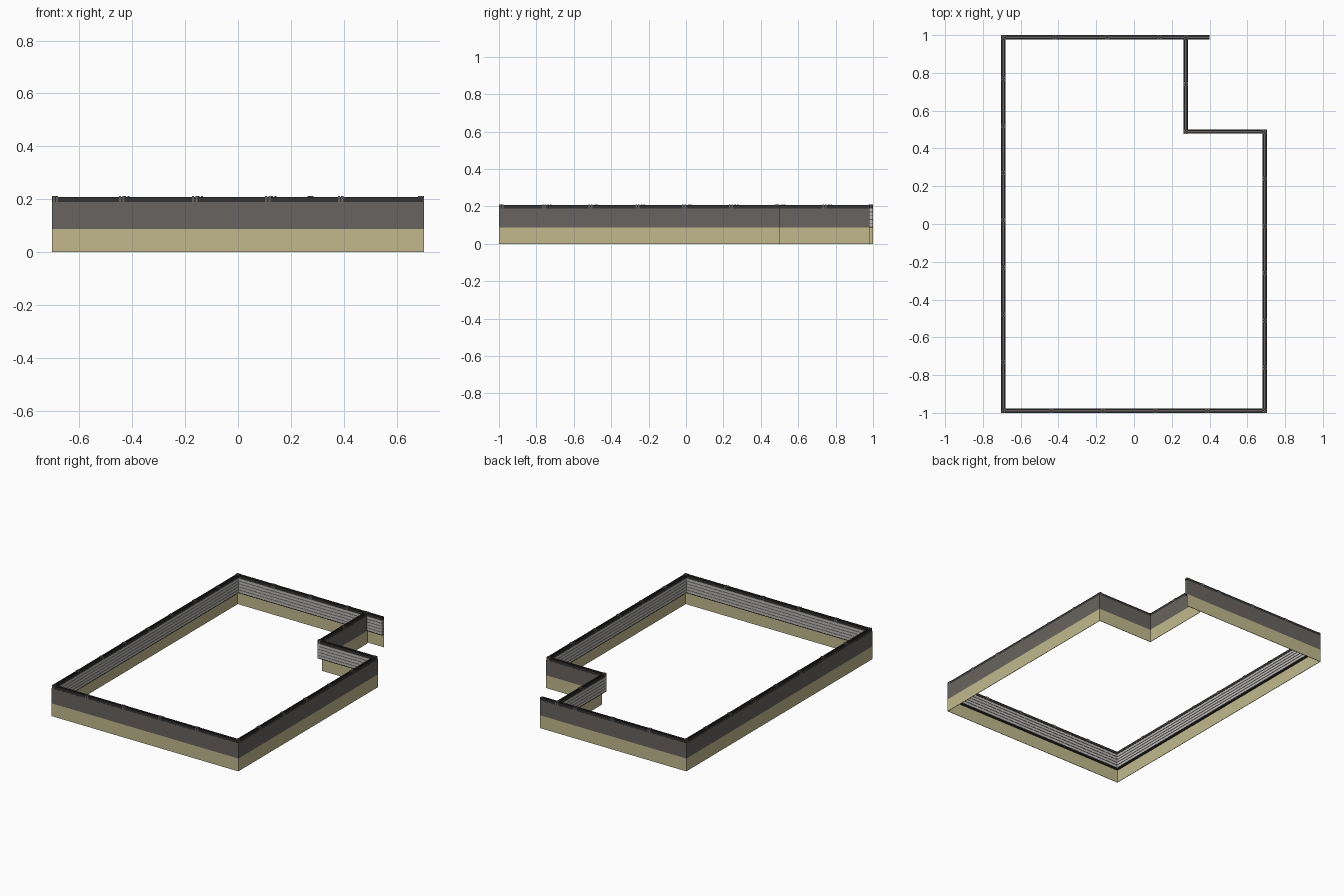
import bpy, bmesh
from mathutils import Vector

if "Cube" in bpy.data.objects:
    bpy.data.objects.remove(bpy.data.objects["Cube"])

def mat(name, c):
    m = bpy.data.materials.new(name)
    m.diffuse_color = (*c, 1)
    m.use_nodes = True
    m.node_tree.nodes["Principled BSDF"].inputs["Base Color"].default_value = m.diffuse_color
    return m

TAN = mat("tan", (0.54, 0.485, 0.27))
GRAY = mat("warm gray", (0.138, 0.127, 0.115))
LIGHT = mat("light gray", (0.52, 0.51, 0.49))
DARK = mat("charcoal", (0.035, 0.034, 0.033))

Z0, Z1, TOP = 0.087, 0.19, 0.208   # skirt top, panel top, rail top
DEPTH, SKIN = 0.022, 0.003         # wall depth, outer panel thickness


def wall(name, p, q, e0, e1, clips):
    """Wall from p to q, outside on the right; e0/e1 lengthen the inner parts."""
    p, q = Vector(p), Vector(q)
    length = (q - p).length
    u = (q - p) / length
    n = Vector((u.y, -u.x))

    def boxes(part, material, items):
        bm = bmesh.new()
        for s0, s1, d0, d1, z0, z1 in items:
            rings = []
            for z in (z0, z1):
                ring = []
                for s, d in ((s0, d0), (s0, d1), (s1, d1), (s1, d0)):
                    w = p + u * s - n * d
                    ring.append(bm.verts.new((w.x, w.y, z)))
                rings.append(ring)
            a, b = rings
            bm.faces.new(a[::-1])
            bm.faces.new(b)
            for i in range(4):
                j = (i + 1) % 4
                bm.faces.new((a[i], a[j], b[j], b[i]))
        bmesh.ops.recalc_face_normals(bm, faces=bm.faces)
        me = bpy.data.meshes.new(name + part)
        bm.to_mesh(me)
        bm.free()
        me.materials.append(material)
        bpy.context.collection.objects.link(bpy.data.objects.new(name + part, me))

    a, b = -e0, length + e1
    # thin skirt and outer panel
    boxes("_skirt", TAN, [(0, length, 0, SKIN, 0, Z0)])
    boxes("_panel", GRAY, [(0, length, 0, SKIN, Z0, Z1)])
    # core behind the slats, seen in the gaps and in the top channel
    boxes("_core", GRAY, [(a + 0.001, b - 0.001, SKIN, 0.0195, 0.09, 0.197)])
    # stacked inner slats
    pitch = (Z1 - 0.09) / 5
    boxes("_slats", LIGHT, [(a, b, 0.004, DEPTH, 0.0915 + i * pitch, 0.09 + (i + 1) * pitch - 0.0015)
                            for i in range(5)])
    # bottom rail and the two top rails
    boxes("_rails", DARK, [(a, b, SKIN, DEPTH - 0.0003, Z0, 0.09),
                           (a, b, 0.0005, 0.007, Z1, TOP),
                           (a, b, 0.016, DEPTH, Z1, TOP)])
    # paired clips over the top rails
    items = []
    for s in clips:
        for o in (-0.0065, 0.0065):
            items.append((s + o - 0.004, s + o + 0.004, 0, DEPTH + 0.001, Z1, 0.211))
    boxes("_clips", GRAY, items)


C = -0.0035   # inner parts stop behind the neighbour's panel at outer corners
wall("front_wall", (-0.703, -1), (0.703, -1), C, C,
     [0.0125] + [0.263 + 0.276 * i for i in range(4)])
wall("right_wall", (0.703, -1), (0.703, 0.5), C, C,
     [0.0125] + [0.24 + 0.25 * i for i in range(5)])
wall("notch_side_wall", (0.703, 0.5), (0.285, 0.5), C, DEPTH, [0.0125, 0.43])
wall("notch_end_wall", (0.285, 0.5), (0.285, 0.985), DEPTH, 0, [0.24])
wall("back_wall", (0.4, 1), (-0.703, 1), 0, C,
     [0.125] + [0.265 + 0.278 * i for i in range(3)])
wall("left_wall", (-0.703, 1), (-0.703, -1), C, C,
     [0.0125] + [0.23 + 0.25 * i for i in range(7)])
